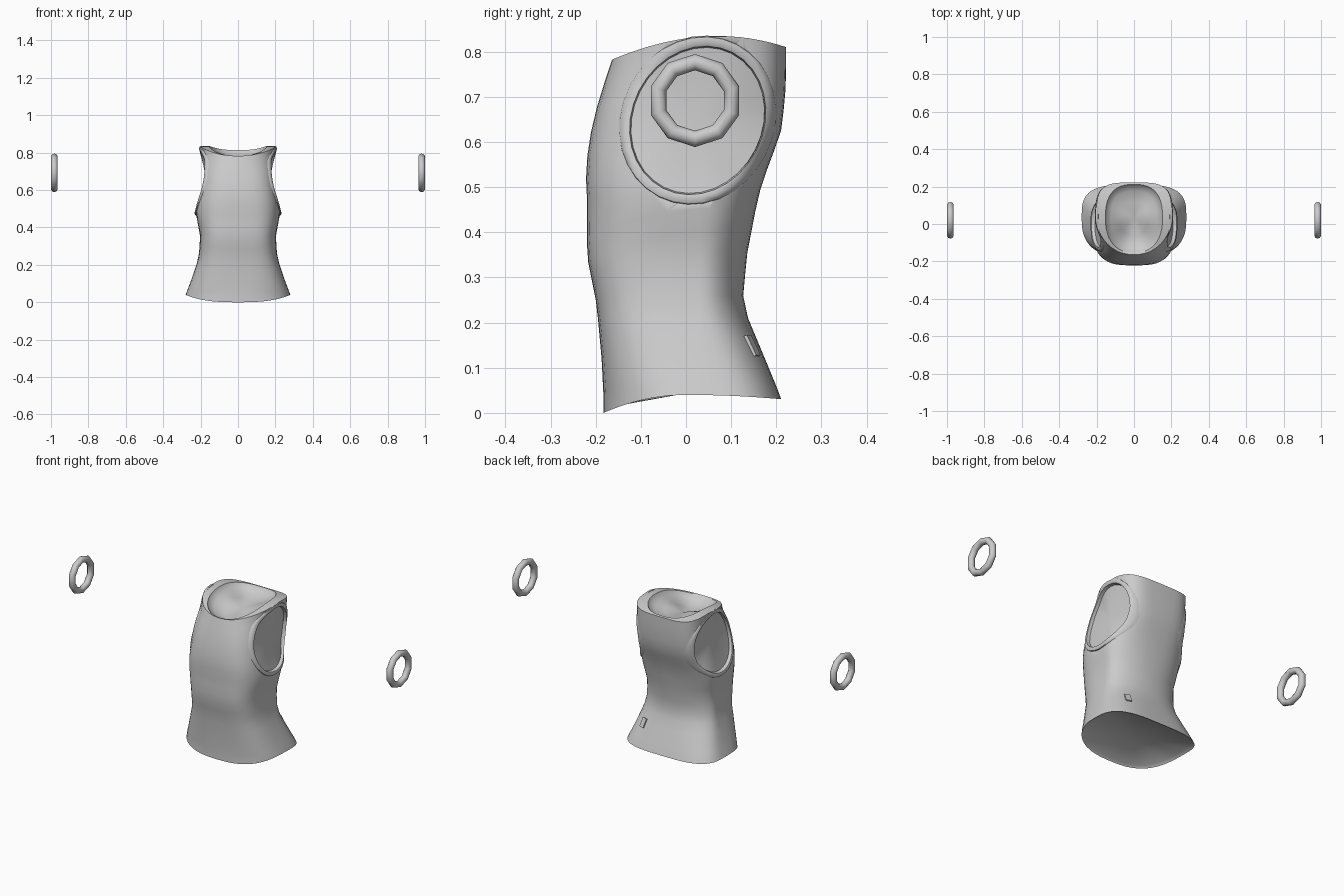
import bpy
import bmesh
from math import sin, cos, pi, radians
from mathutils import Vector

old = bpy.data.objects.get("Cube")
if old:
    bpy.data.objects.remove(old, do_unlink=True)

GREY = (0.6, 0.6, 0.6, 1)
mat = bpy.data.materials.new("plain grey")
mat.use_nodes = True
mat.diffuse_color = GREY
mat.node_tree.nodes["Principled BSDF"].inputs["Base Color"].default_value = GREY

# Body outline: height, half width, front y, back y, front and back squareness
OUTLINE = [
    (0.00, 0.285, -0.183, 0.22, 2.6, 3.4), (0.04, 0.28, -0.183, 0.208, 2.6, 3.4),
    (0.12, 0.25, -0.187, 0.175, 3, 2.9), (0.24, 0.21, -0.198, 0.125, 3.5, 2.1),
    (0.35, 0.202, -0.22, 0.135, 3.6, 2.1), (0.48, 0.226, -0.219, 0.16, 3.2, 2.4),
    (0.54, 0.222, -0.223, 0.18, 3.1, 2.7), (0.62, 0.21, -0.211, 0.21, 3, 3.2),
    (0.70, 0.2, -0.192, 0.22, 2.8, 3.7), (0.77, 0.197, -0.167, 0.222, 2.2, 3.9),
    (0.84, 0.202, -0.15, 0.222, 2, 3.9),
]
MID_Y = 0.03
SIDES = 48


def outline(z):
    z = min(max(z, 0), 0.84)
    for a, b in zip(OUTLINE, OUTLINE[1:]):
        if z <= b[0]:
            t = (z - a[0]) / (b[0] - a[0])
            return [p + (q - p) * t for p, q in zip(a[1:], b[1:])]
    return OUTLINE[-1][1:]


def oval(angle, w, f, b, front_n, back_n):
    """Point on a boxy oval of the given half width, front and back."""
    c, s = cos(angle), sin(angle)
    e, depth = (2 / back_n, b - MID_Y) if s > 0 else (2 / front_n, MID_Y - f)
    x = w * abs(c) ** e * (1 if c > 0 else -1)
    y = MID_Y + depth * abs(s) ** e * (1 if s > 0 else -1)
    return x, y


def side_x(y, z):
    """Half width of the body at a given y and height."""
    w, f, b, front_n, back_n = outline(z)
    depth, n = (b - MID_Y, back_n) if y > MID_Y else (MID_Y - f, front_n)
    return w * max(0, 1 - (abs(y - MID_Y) / depth) ** n) ** (1 / n)


def hem_z(y):
    return 0.04 - (1.2 if y < 0 else 0.2) * y * y


def neck_z(y):
    return 0.835 - 1.07 * (y - 0.07) ** 2


def smooth(ob, angle):
    bpy.ops.object.select_all(action="DESELECT")
    ob.select_set(True)
    bpy.context.view_layer.objects.active = ob
    bpy.ops.object.shade_smooth_by_angle(angle=radians(angle))


def finish(name, bm, angle=50):
    bmesh.ops.recalc_face_normals(bm, faces=bm.faces)
    me = bpy.data.meshes.new(name)
    bm.to_mesh(me)
    bm.free()
    ob = bpy.data.objects.new(name, me)
    bpy.context.collection.objects.link(ob)
    me.materials.append(mat)
    smooth(ob, angle)
    return ob


def bridge(bm, rings):
    for a, b in zip(rings, rings[1:]):
        for i in range(len(a)):
            j = (i + 1) % len(a)
            bm.faces.new((a[i], a[j], b[j], b[i]))


def fan(bm, ring, centre):
    hub = bm.verts.new(centre)
    for i in range(len(ring)):
        bm.faces.new((ring[i], ring[(i + 1) % len(ring)], hub))


# Body: closed hem, stacked sections, then the sunken neck panel
bm = bmesh.new()
rings = []
angles = [2 * pi * i / SIDES for i in range(SIDES)]
levels = [0, 0.035, 0.06] + [0.1 + 0.06 * i for i in range(16)]
for s in levels:
    ring = []
    for a in angles:
        x, y = oval(a, *outline(0.835 * s))
        z = hem_z(y) + (neck_z(y) - hem_z(y)) * s
        x, y = oval(a, *outline(z))
        ring.append(bm.verts.new((x, y, z)))
    rings.append(ring)
hem = [bm.verts.new((v.co.x * 0.95, v.co.y * 0.95, v.co.z + 0.012)) for v in rings[0]]
rings.insert(0, hem)
for size, drop in ((1, 0), (0.95, 0.015), (0.8, 0.03), (0.5, 0.045)):
    ring = []
    for a in angles:
        x, y = oval(a, 0.153, -0.155, 0.212, 2.3, 2.6)
        ring.append(bm.verts.new((x * size, MID_Y + (y - MID_Y) * size, neck_z(y) - drop)))
    rings.append(ring)
bridge(bm, rings)
fan(bm, hem, (0, 0.01, 0.045))
fan(bm, rings[-1], (0, MID_Y, 0.765))
body = finish("shirt_body", bm)


# Armholes: leaning ovals, sunk into the sides and edged with a binding
def armhole(t, minor, major, lean=radians(-27)):
    u, v = minor * cos(t), major * sin(t)
    return (0.026 + u * cos(lean) - v * sin(lean),
            0.648 + u * sin(lean) + v * cos(lean))


STEPS = 32
for side, label in ((1, "left"), (-1, "right")):
    bm = bmesh.new()
    inner, outer = [], []
    for i in range(STEPS):
        y, z = armhole(2 * pi * i / STEPS, 0.152, 0.176)
        inner.append(bm.verts.new((side * (side_x(y, z) - 0.015), y, z)))
        outer.append(bm.verts.new((side * 0.4, y, z)))
    bridge(bm, [inner, outer])
    fan(bm, inner, (side * 0.17, 0.026, 0.648))
    bm.faces.new(outer)
    cutter = finish(label + "_armhole_cutter", bm)
    cutter.hide_render = True
    cutter.hide_set(True)
    cut = body.modifiers.new(label + " armhole", "BOOLEAN")
    cut.operation = "DIFFERENCE"
    cut.object = cutter
    cut.solver = "EXACT"

    bm = bmesh.new()
    loops = []
    for minor, major, lift in ((0.143, 0.166, -0.016), (0.146, 0.169, 0.002),
                               (0.156, 0.179, 0.007), (0.169, 0.189, 0.004),
                               (0.172, 0.192, -0.01)):
        loop = []
        for i in range(STEPS):
            y, z = armhole(2 * pi * i / STEPS, minor, major)
            loop.append(bm.verts.new((side * (side_x(y, z) + lift), y, z)))
        loops.append(loop)
    bridge(bm, loops + [loops[0]])
    finish(label + "_armhole_binding", bm)

# Small tag lying on the surface at the back of the left hip
y, z, d = 0.145, 0.148, 0.005
out = Vector((1, (side_x(y - d, z) - side_x(y + d, z)) / (2 * d),
              (side_x(y, z - d) - side_x(y, z + d)) / (2 * d))).normalized()
across = Vector((0, 0, 1)).cross(out).normalized()
up = out.cross(across)
centre = Vector((side_x(y, z), y, z))
bm = bmesh.new()
bmesh.ops.create_cube(bm, size=1)
for v in bm.verts:
    v.co = centre + across * v.co.x * 0.03 + up * v.co.y * 0.05 + out * v.co.z * 0.012
finish("hip_tag", bm, 30)

# Wrist bands
for side, label in ((1, "left"), (-1, "right")):
    bpy.ops.mesh.primitive_torus_add(
        location=(side * 0.982, 0.02, 0.692), rotation=(0, -pi / 2, 0),
        major_segments=10, minor_segments=10, major_radius=0.085, minor_radius=0.018)
    band = bpy.context.object
    band.name = label + "_wrist_band"
    band.data.materials.append(mat)
    smooth(band, 60)
